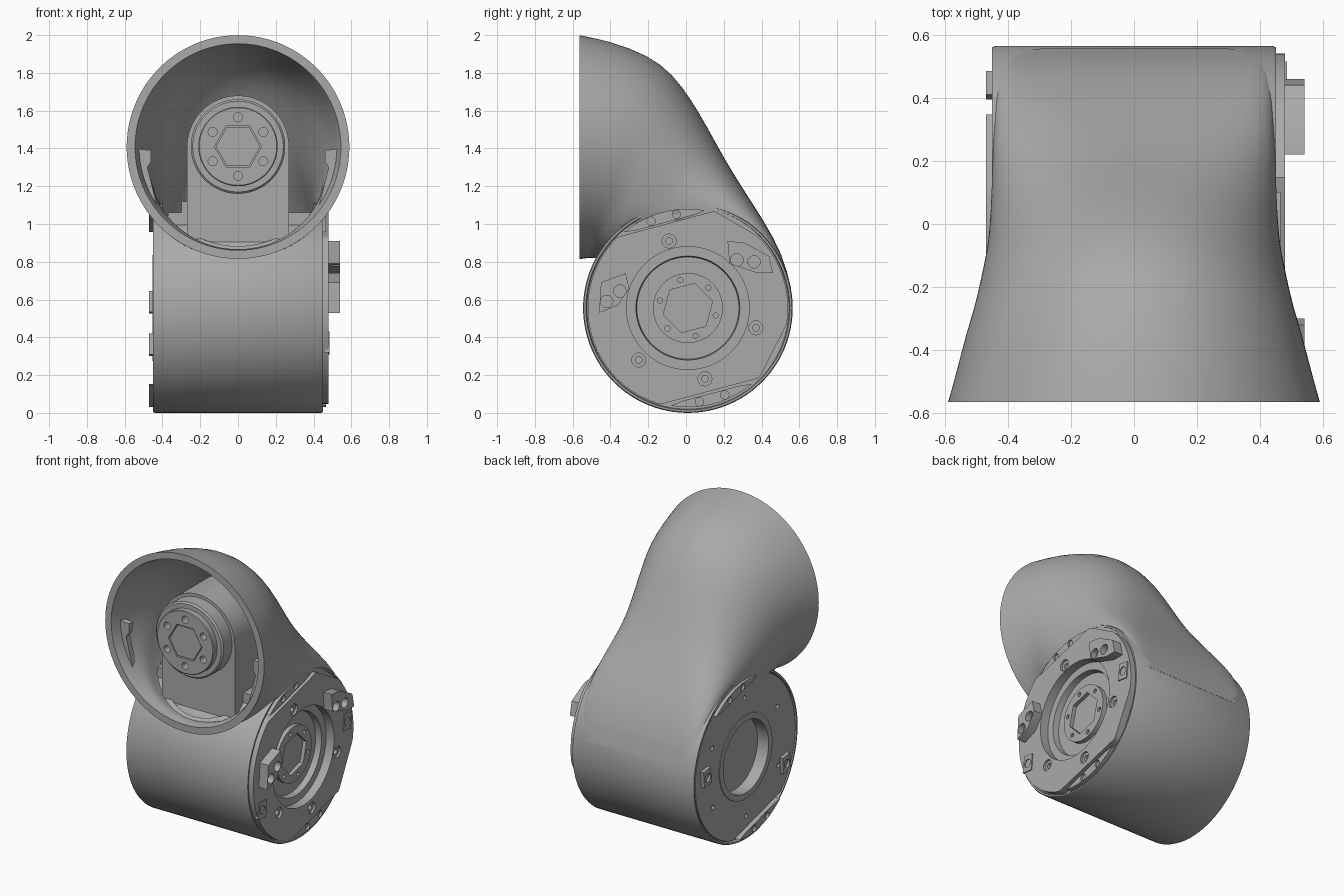
import bpy, bmesh, math
from mathutils import Vector

if "Cube" in bpy.data.objects:
    bpy.data.objects.remove(bpy.data.objects["Cube"], do_unlink=True)

grey = bpy.data.materials.new("mid_grey")
grey.use_nodes = True
TINT = (0.4, 0.4, 0.4, 1)
grey.diffuse_color = TINT
grey.node_tree.nodes["Principled BSDF"].inputs["Base Color"].default_value = TINT

MID, AXLE = 0.01, 0.555   # depth and height of the lower joint axis
PORT = 1.41               # height of the upper opening axis


def place(u, v, h, axis):
    """Map a flat point and a height along the axis to space."""
    return Vector((h, u, v)) if axis == "x" else Vector((u, h, v))


def activate(ob):
    bpy.ops.object.select_all(action="DESELECT")
    ob.select_set(True)
    bpy.context.view_layer.objects.active = ob


def finish(name, bm, recalc=True, smooth=True):
    if recalc:
        bmesh.ops.recalc_face_normals(bm, faces=bm.faces)
    mesh = bpy.data.meshes.new(name)
    bm.to_mesh(mesh)
    bm.free()
    ob = bpy.data.objects.new(name, mesh)
    bpy.context.collection.objects.link(ob)
    mesh.materials.append(grey)
    activate(ob)
    if smooth:
        bpy.ops.object.shade_smooth_by_angle(angle=math.radians(35))
    return ob


def loft(bm, rings, cap=True, close=False):
    loops = [[bm.verts.new(p) for p in ring] for ring in rings]
    pairs = list(zip(loops, loops[1:]))
    if close:
        pairs.append((loops[-1], loops[0]))
    for a, b in pairs:
        for i in range(len(a)):
            j = (i + 1) % len(a)
            bm.faces.new((a[i], a[j], b[j], b[i]))
    if cap and not close:
        bm.faces.new(loops[0][::-1])
        bm.faces.new(loops[-1])


def prism(name, pts, lo, hi, axis="x", smooth=True, bore=None):
    """Extrude an outline; an optional bore outline has the same point count."""
    stack = [(pts, lo), (pts, hi)]
    if bore:
        stack += [(bore, hi), (bore, lo)]
    bm = bmesh.new()
    loft(bm, [[place(u, v, h, axis) for u, v in ring] for ring, h in stack], close=bool(bore))
    return finish(name, bm, smooth=smooth)


def circle(u, v, r, n=24, turn=0):
    return [(u + r * math.cos(turn + math.tau * i / n),
             v + r * math.sin(turn + math.tau * i / n)) for i in range(n)]


def lathe(name, profile, u, v, axis, close=False):
    bm = bmesh.new()
    loft(bm, [[place(*p, h, axis) for p in circle(u, v, r, 96)] for r, h in profile], close=close)
    return finish(name, bm)


def drill(ob, holes, lo, hi, axis="x"):
    """Cut polygon holes into an object, one at a time."""
    for pts in holes:
        tool = prism("cutter", pts, lo, hi, axis, smooth=False)
        tool.hide_render = True
        mod = ob.modifiers.new("hole", "BOOLEAN")
        mod.operation, mod.solver, mod.object = "DIFFERENCE", "EXACT", tool
        activate(ob)
        bpy.ops.object.modifier_apply(modifier=mod.name)
        bpy.data.objects.remove(tool, do_unlink=True)
    bpy.ops.object.shade_smooth_by_angle(angle=math.radians(35))


def flatted_disc(radius, flats, n=144):
    """Circle trimmed by straight flats given as (degrees, distance)."""
    pts = []
    for i in range(n):
        a = math.tau * i / n
        r = radius
        for deg, d in flats:
            c = math.cos(a - math.radians(deg))
            if c > 0.3:
                r = min(r, d / c)
        pts.append((MID + r * math.cos(a), AXLE + r * math.sin(a)))
    return pts


def lens(deg, inner, outer, spread):
    """Segment between a flat and the surrounding circle."""
    a0, pts = math.radians(deg), []
    for i in range(17):
        a = math.radians(spread) * (i / 8 - 1)
        pts.append((MID + outer * math.cos(a0 + a), AXLE + outer * math.sin(a0 + a)))
    for s in (0.75, -0.75):
        a = math.radians(spread) * s
        r = inner / math.cos(a)
        pts.append((MID + r * math.cos(a0 + a), AXLE + r * math.sin(a0 + a)))
    return pts


# Lower drum with recessed joint faces on both ends, opened at the top under the hood
drum = lathe("lower_drum", [(0.23, -0.37), (0.24, -0.37), (0.24, -0.43), (0.535, -0.43),
                            (0.54, -0.45), (0.55, -0.45), (0.555, -0.44), (0.555, 0.44),
                            (0.55, 0.45), (0.54, 0.45), (0.535, 0.43), (0.33, 0.43),
                            (0.33, 0.42), (0.275, 0.42), (0.27, 0.38), (0.2, 0.38)], MID, AXLE, "x")
drill(drum, [[(-.44, 1.0), (.3, 1.0), (.3, 1.3), (-.44, 1.3)]], -0.4, 0.4)

# Hood: sections are lower point, upper point, half width, squareness of the upper half, bow
SECTIONS = [(-.565, .815, -.565, 2.0, .59, 2, 0), (-.54, .815, -.4, 1.968, .563, 2, 0),
            (-.525, .82, -.2, 1.895, .535, 2, 0), (-.515, .82, -.07, 1.795, .51, 2, 0),
            (-.505, .82, .03, 1.655, .495, 2.1, 0), (-.49, .82, .12, 1.5, .48, 2.3, 0),
            (-.48, .82, .2, 1.35, .465, 2.7, .02), (-.47, .82, .305, 1.18, .455, 3.8, .06),
            (-.46, .83, .41, 1.02, .449, 7, .13), (-.45, .84, .515, .835, .446, 12, .2),
            (-.44, .85, .556, .66, .441, 16, .25)]
rings = []
for py, pz, qy, qz, w, square, bow in SECTIONS:
    low, high = Vector((0, py, pz)), Vector((0, qy, qz))
    ring = []
    for i in range(80):
        a = math.tau * i / 80
        n = square if math.cos(a) > 0 else 2
        c, s = [math.copysign(abs(t) ** (2 / n), t) for t in (math.cos(a), math.sin(a))]
        ring.append((low + high) / 2 + (high - low) / 2 * c + Vector((w * s, 0, bow * (1 - c * c))))
    rings.append(ring)
bm = bmesh.new()
loft(bm, rings, cap=False)
bm.normal_update()
if sum(f.normal.dot(f.calc_center_median() - Vector((0, -0.2, 1.2))) for f in bm.faces) < 0:
    bmesh.ops.reverse_faces(bm, faces=bm.faces)
hood = finish("hood_shell", bm, recalc=False)
sub = hood.modifiers.new("round", "SUBSURF")
sub.levels = sub.render_levels = 1
wall = hood.modifiers.new("wall", "SOLIDIFY")
wall.thickness, wall.offset = 0.046, -1
for m in (sub, wall):
    bpy.ops.object.modifier_apply(modifier=m.name)
for vert in hood.data.vertices:   # keep the rim flat
    vert.co.y = max(vert.co.y, -0.565)
bpy.ops.object.shade_smooth_by_angle(angle=math.radians(40))

# Arched motor block and its output hub inside the hood
arch = [(0.27 * math.cos(math.pi * i / 32), PORT + 0.27 * math.sin(math.pi * i / 32)) for i in range(33)]
prism("motor_block", arch + [(-0.27, 0.86), (0.27, 0.86)], -0.42, -0.1, "y")
hub = lathe("motor_hub", [(0.25, -0.4), (0.25, -0.51), (0.24, -0.52), (0.21, -0.52),
                          (0.21, -0.555), (0.205, -0.56), (0.05, -0.56)], 0, PORT, "y")
drill(hub, [circle(0, PORT, 0.125, 6)], -0.7, -0.53, "y")
drill(hub, [circle(u, v, 0.024, 16) for u, v in circle(0, PORT, 0.155, 6, math.pi / 6)], -0.7, -0.45, "y")
prism("hub_core", circle(0, PORT, 0.118, 6), -0.5, -0.555, "y", False)

# Ledges and side clips inside the hood
prism("left_ledge", [(.26, .98), (.39, .98), (.42, 1.06), (.26, 1.06)], -0.33, -0.1, "y", False)
prism("right_ledge", [(-.22, .98), (-.22, 1.12), (-.3, 1.12), (-.3, 1.06), (-.37, 1.06), (-.37, .98)],
      -0.33, -0.1, "y", False)
for s, side in ((1, "left"), (-1, "right")):
    prism(side + "_clip", [(s * u, v) for u, v in
                           ((.55, 1.4), (.46, 1.39), (.46, 1.33), (.48, 1.3), (.42, 1.06), (.45, 1.07),
                            (.52, 1.24))], -0.5, -0.46, "y", False)

# Left joint plate with flats, bore and counterbored screw holes
FLATS = [(105, .46), (285, .455), (60, .515), (333, .505)]
plate = prism("left_plate", flatted_disc(0.53, FLATS), 0.41, 0.478, bore=circle(MID, AXLE, 0.325, 144))
screws = [(-.09, .91), (.37, .45), (.1, .18), (-.25, .28)]
drill(plate, [circle(u, v, .037, 20) for u, v in screws], 0.463, 0.6)
drill(plate, [circle(u, v, .018, 16) for u, v in screws], 0.44, 0.6)

# Left joint hub with hexagonal socket
joint = prism("left_joint_hub", circle(MID, AXLE, 0.185, 64), 0.35, 0.41)
drill(joint, [circle(MID, AXLE, 0.135, 6, math.radians(15))]
      + [circle(u, v, .014, 12) for u, v in circle(MID, AXLE, .153, 6, math.radians(45))], 0.385, 0.5)

# Raised left pads with their screw holes
pads = [("rear_pad", [(.22, .91), (.31, .9), (.44, .83), (.46, .74), (.38, .74), (.23, .79)],
         [(.27, .81), (.36, .8)]),
        ("front_pad", [(-.46, .53), (-.45, .69), (-.32, .74), (-.3, .66), (-.36, .57)],
         [(-.42, .59), (-.35, .645)])]
for name, outline, holes in pads:
    pad = prism("left_" + name, outline, 0.46, 0.54, smooth=False)
    drill(pad, [circle(u, v, .033, 20) for u, v in holes], 0.5, 0.6)

# Lens segments beside the flats on both ends
for side, x0, x1, top in (("left", .42, .465, 105), ("right", -.42, -.47, 75)):
    for deg, where in ((top, "upper"), (top + 180, "lower")):
        seg = prism(side + "_" + where + "_lens", lens(deg, .468, .525, 25), x0, x1)
        spots = []
        for off in (-8, 8):
            a = math.radians(deg + off)
            spots.append(circle(MID + .5 * math.cos(a), AXLE + .5 * math.sin(a), .022, 16))
        drill(seg, spots, x1 - 0.015, x1 + 0.015)

# Right joint plate with a wide bore
cover = prism("right_plate", flatted_disc(0.53, [(75, .46), (255, .46)]), -0.41, -0.447,
              bore=circle(MID, AXLE, 0.26, 144))
drill(cover, [circle(u, v, .015, 12) for u, v in circle(MID, AXLE, .4, 6, .5)], -0.6, -0.43)
lathe("right_bore_ring", [(.28, -.42), (.28, -.452), (.24, -.452), (.24, -.42)], MID, AXLE, "x", close=True)

# Edge clips with screw holes
for name, u, v, x0, x1 in (("left_rear_clip", .47, .62, .46, .485), ("left_front_clip", -.43, .37, .46, .485),
                           ("right_rear_clip", .44, .585, -.43, -.47),
                           ("right_front_clip", -.4, .36, -.43, -.47)):
    clip = prism(name, [(u + a, v + b) for a, b in
                        ((-.045, -.05), (.035, -.06), (.045, .05), (-.03, .06))], x0, x1, smooth=False)
    drill(clip, [circle(u, v, .028, 16)], x1 - 0.015, x1 + 0.015)
